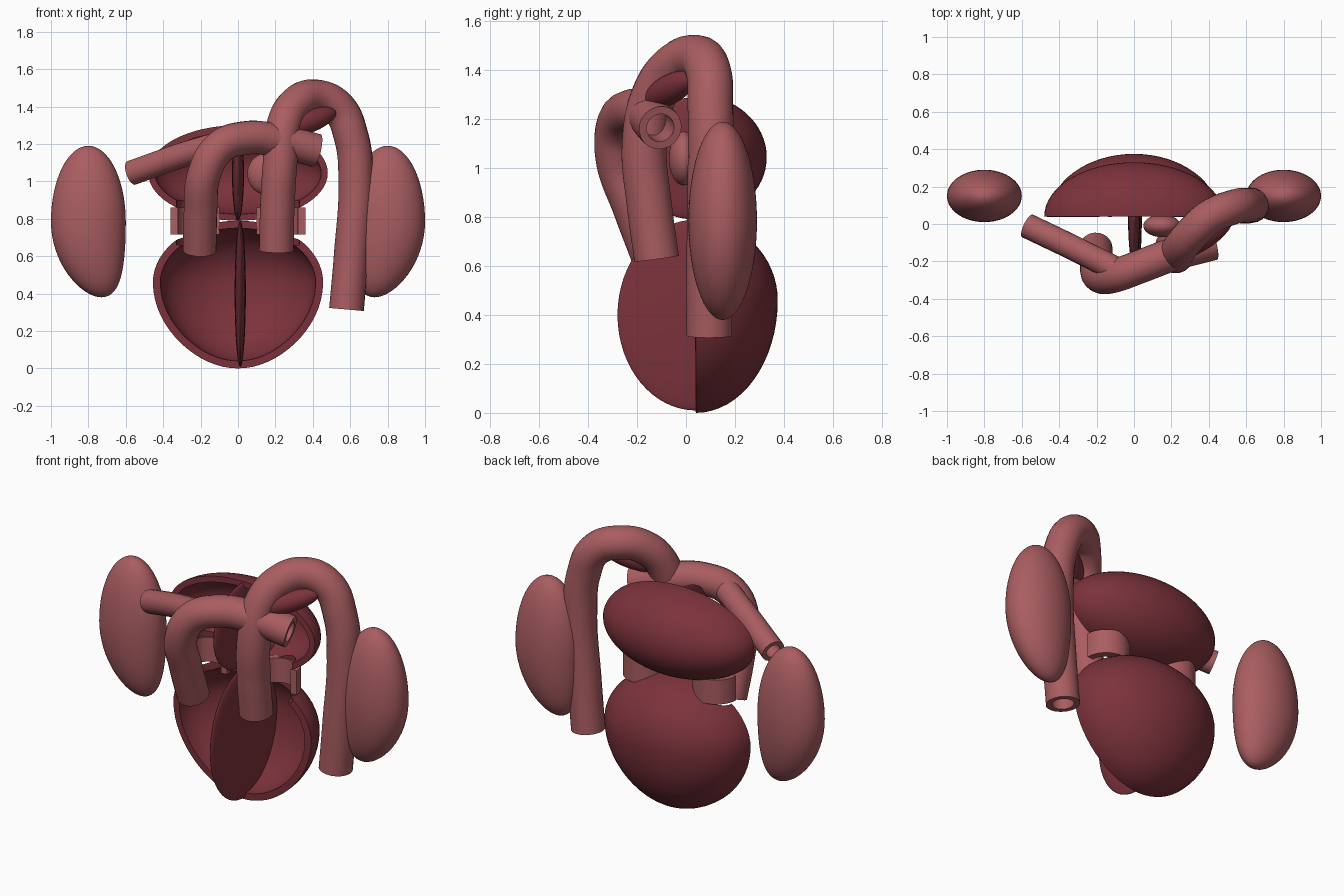
import bpy, bmesh, math
from mathutils import Vector

cube = bpy.data.objects.get("Cube")
if cube:
    bpy.data.objects.remove(cube, do_unlink=True)


def material(name, color):
    m = bpy.data.materials.new(name)
    m.use_nodes = True
    m.diffuse_color = color
    m.node_tree.nodes["Principled BSDF"].inputs["Base Color"].default_value = color
    return m


rose = material("vessel rose", (0.40, 0.11, 0.12, 1))
crimson = material("muscle crimson", (0.20, 0.032, 0.044, 1))


def activate(obj):
    bpy.ops.object.select_all(action='DESELECT')
    obj.select_set(True)
    bpy.context.view_layer.objects.active = obj


def add_object(name, data, mat):
    obj = bpy.data.objects.new(name, data)
    bpy.context.collection.objects.link(obj)
    data.materials.append(mat)
    return obj


def finish(obj, angle=40):
    """Bake the modifiers and shade smooth with sharp rims."""
    activate(obj)
    bpy.ops.object.convert(target='MESH')
    bpy.ops.object.shade_smooth_by_angle(angle=math.radians(angle))


def thicken(obj, wall):
    mod = obj.modifiers.new("wall", 'SOLIDIFY')
    mod.thickness = wall
    mod.offset = -1


def ellipsoid(name, center, radii, mat, shape=None, half=False, wall=0, cutters=()):
    """Ellipsoid, optionally reshaped, halved into a bowl and hollowed."""
    bm = bmesh.new()
    bmesh.ops.create_uvsphere(bm, u_segments=64, v_segments=32, radius=1)
    if half:
        bmesh.ops.bisect_plane(bm, geom=bm.verts[:] + bm.edges[:] + bm.faces[:],
                               dist=1e-5, plane_co=(0, 0, 0), plane_no=(0, 1, 0),
                               clear_inner=True)
    for v in bm.verts:
        p = v.co.copy()
        v.co = Vector(a * b for a, b in zip(p, radii))
        if shape:
            shape(p, v.co)
        v.co += Vector(center)
    mesh = bpy.data.meshes.new(name)
    bm.to_mesh(mesh)
    bm.free()
    obj = add_object(name, mesh, mat)
    if wall:
        thicken(obj, wall)
    for c in cutters:
        mod = obj.modifiers.new("opening", 'BOOLEAN')
        mod.operation = 'DIFFERENCE'
        mod.solver = 'EXACT'
        mod.object = c
    finish(obj)
    return obj


def tube(name, points, radius, wall=0.032, mat=rose):
    """Hollow vessel swept along a smooth path."""
    cu = bpy.data.curves.new(name, 'CURVE')
    cu.dimensions = '3D'
    cu.bevel_depth = radius
    cu.bevel_resolution = 8
    cu.resolution_u = 12
    sp = cu.splines.new('BEZIER')
    sp.bezier_points.add(len(points) - 1)
    for bp, co in zip(sp.bezier_points, points):
        bp.co = co
        bp.handle_left_type = bp.handle_right_type = 'AUTO'
    obj = add_object(name, cu, mat)
    activate(obj)
    bpy.ops.object.convert(target='MESH')
    bm = bmesh.new()
    bm.from_mesh(obj.data)
    bmesh.ops.remove_doubles(bm, verts=bm.verts, dist=1e-5)
    bmesh.ops.recalc_face_normals(bm, faces=bm.faces)
    bm.to_mesh(obj.data)
    bm.free()
    thicken(obj, wall)
    finish(obj)
    return obj


CUT_Y = 0.04      # plane along which the heart is opened
VALVE_X = 0.23

# Lungs: egg shapes whose lower tips lean inward
for side, name in ((1, "left_lung"), (-1, "right_lung")):
    def lean(p, co, side=side):
        if p.z < 0:
            co.x -= side * 0.07 * p.z ** 2
    ellipsoid(name, (side * 0.8, 0.15, 0.785), (0.2, 0.14, 0.405), rose, lean)

# Cutters that open the chambers at the valves
cutters = []
for side in (1, -1):
    bpy.ops.mesh.primitive_cylinder_add(vertices=48, radius=0.1, depth=0.26,
                                        location=(side * VALVE_X, CUT_Y, 0.79))
    c = bpy.context.object
    c.name = "valve_cutter"
    c.hide_render = True
    cutters.append(c)


# Ventricle bowl: pointed below, flatter on top
def ventricle_shape(p, co):
    if p.z > 0:
        co.z = 0.33 * p.z
    else:
        co.x *= 1 - 0.1 * p.z ** 2


ellipsoid("ventricle_shell", (0, CUT_Y, 0.46), (0.455, 0.335, 0.46), crimson,
          ventricle_shape, half=True, wall=0.04, cutters=cutters)
ellipsoid("atrium_shell", (0, CUT_Y, 1.045), (0.48, 0.29, 0.255), crimson,
          half=True, wall=0.035, cutters=cutters)
for c in cutters:
    bpy.data.objects.remove(c, do_unlink=True)

# Dividing walls
ellipsoid("ventricle_septum", (0.012, CUT_Y, 0.4), (0.03, 0.32, 0.39), crimson)
ellipsoid("atrium_septum", (0, CUT_Y, 1.04), (0.032, 0.27, 0.25), crimson)

# Valve collars: half rings between the chambers
for side, name in ((1, "left_valve"), (-1, "right_valve")):
    bm = bmesh.new()
    rings = []
    for z in (0.715, 0.86):
        rings.append([bm.verts.new((side * VALVE_X + 0.13 * math.cos(a * math.pi / 24),
                                    CUT_Y + 0.13 * math.sin(a * math.pi / 24), z))
                      for a in range(25)])
    low, high = rings
    for i in range(24):
        bm.faces.new((low[i], low[i + 1], high[i + 1], high[i]))
    mesh = bpy.data.meshes.new(name)
    bm.to_mesh(mesh)
    bm.free()
    valve = add_object(name, mesh, rose)
    thicken(valve, 0.04)
    finish(valve)

# Great vessel: rises in front, arches back and descends on the left
tube("aorta", [(0.205, -0.12, 0.63), (0.21, -0.15, 0.85), (0.225, -0.17, 1.1),
               (0.245, -0.13, 1.3), (0.31, -0.05, 1.415), (0.41, 0.04, 1.452),
               (0.53, 0.09, 1.4), (0.605, 0.1, 1.24), (0.63, 0.1, 1.0),
               (0.605, 0.095, 0.6), (0.58, 0.095, 0.315)], 0.093)

# Front vessel with its two branches
tube("pulmonary_trunk", [(-0.205, -0.13, 0.63), (-0.2, -0.21, 0.84), (-0.18, -0.28, 1.04),
                         (-0.1, -0.275, 1.18), (0.04, -0.225, 1.232), (0.2, -0.165, 1.22),
                         (0.42, -0.105, 1.165)], 0.09)
tube("right_branch", [(-0.57, -0.01, 1.045), (-0.33, -0.125, 1.13), (-0.1, -0.24, 1.2)],
     0.067, 0.025)

# Small vessel swelling behind the rising vessel
ellipsoid("vein_root", (0.15, -0.01, 1.04), (0.1, 0.06, 0.11), rose)

# Ligament under the arch
lig = ellipsoid("arch_ligament", (0, 0, 0), (0.18, 0.06, 0.06), crimson)
lig.rotation_euler = Vector((0.26, 0.18, 0.1)).to_track_quat('X', 'Z').to_euler()
lig.location = (0.38, -0.07, 1.32)
